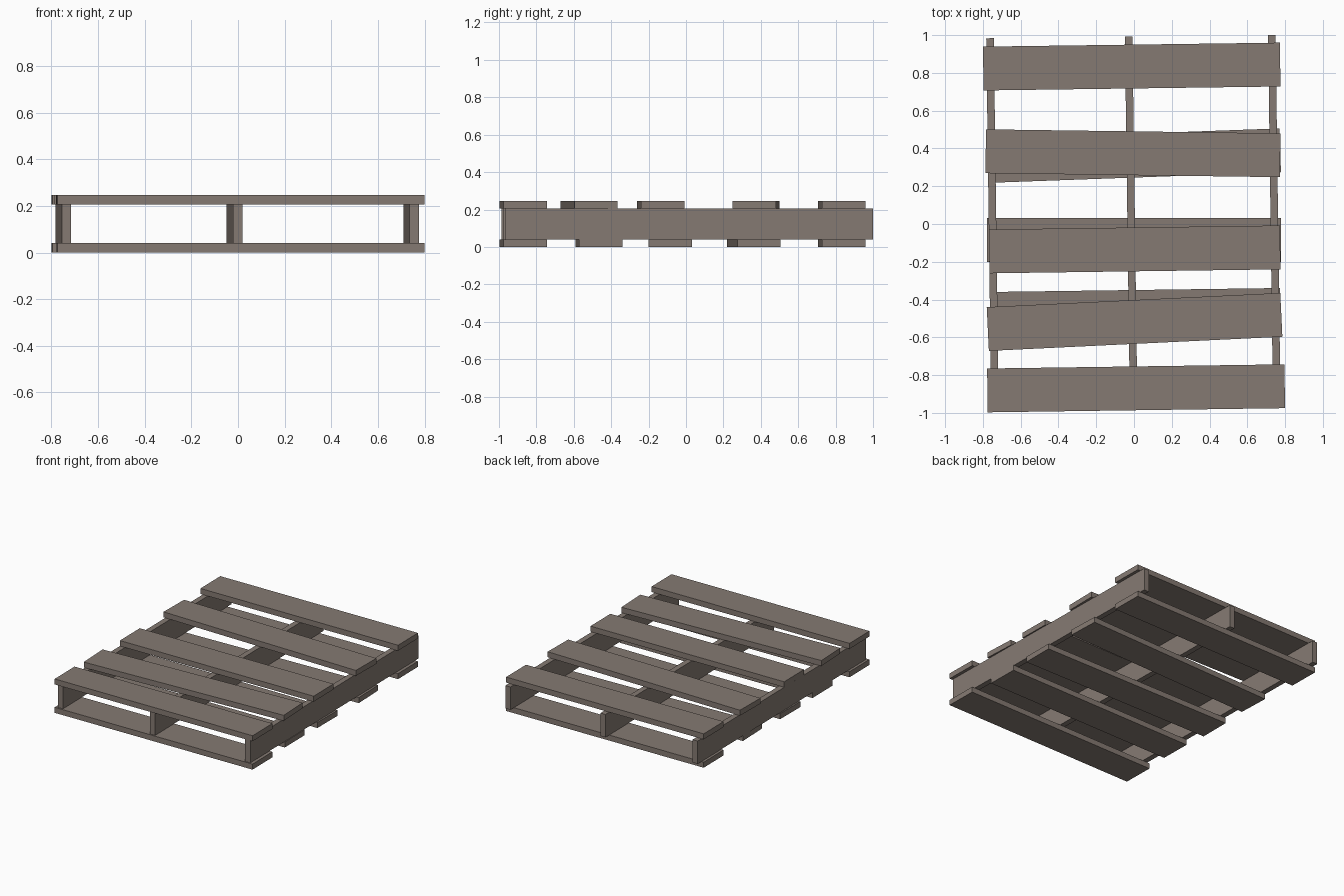
import bpy
import math

if "Cube" in bpy.data.objects:
    bpy.data.objects.remove(bpy.data.objects["Cube"])

# One weathered wood colour for the whole pallet
wood = bpy.data.materials.new("weathered_wood")
wood.diffuse_color = (0.235, 0.195, 0.17, 1.0)
wood.use_nodes = True
wood.node_tree.nodes["Principled BSDF"].inputs["Base Color"].default_value = wood.diffuse_color

THICK = 0.04        # deck board thickness
BOARD_W = 0.232     # deck board width
HEIGHT = 0.246      # overall height
TILT = 0.0135       # small skew of the stringers


def box(name, centre, size, angle):
    """Box turned about z, with its size baked into the mesh."""
    bpy.ops.mesh.primitive_cube_add(size=1, location=centre)
    ob = bpy.context.object
    ob.name = ob.data.name = name
    for v in ob.data.vertices:
        v.co = [c * s for c, s in zip(v.co, size)]
    ob.rotation_euler.z = angle
    ob.data.materials.append(wood)
    return ob


def boards(prefix, z, rows):
    """Deck boards from (left x, right x, left mid y, right mid y)."""
    for i, (x0, x1, y0, y1) in enumerate(rows, 1):
        box(f"{prefix}_{i}", ((x0 + x1) / 2, (y0 + y1) / 2, z),
            (math.hypot(x1 - x0, y1 - y0), BOARD_W, THICK),
            math.atan2(y1 - y0, x1 - x0))


# Top deck, back to front
boards("top_board", HEIGHT - THICK / 2, [
    (-0.798, 0.774, 0.823, 0.844),
    (-0.785, 0.774, 0.385, 0.364),
    (-0.767, 0.774, -0.145, -0.124),
    (-0.774, 0.780, -0.556, -0.481),
    (-0.776, 0.798, -0.881, -0.859),
])

# Bottom deck, back to front
boards("bottom_board", THICK / 2, [
    (-0.798, 0.774, 0.823, 0.844),
    (-0.768, 0.774, 0.334, 0.390),
    (-0.778, 0.777, -0.084, -0.084),
    (-0.762, 0.774, -0.476, -0.455),
    (-0.776, 0.798, -0.881, -0.859),
])

# Three upright stringers between the decks
for name, x, y in (("left_stringer", -0.749, -0.001),
                   ("middle_stringer", -0.015, 0.008),
                   ("right_stringer", 0.743, 0.016)):
    box(name, (x, y, HEIGHT / 2),
        (THICK, 1.969, HEIGHT - 2 * THICK), TILT)
